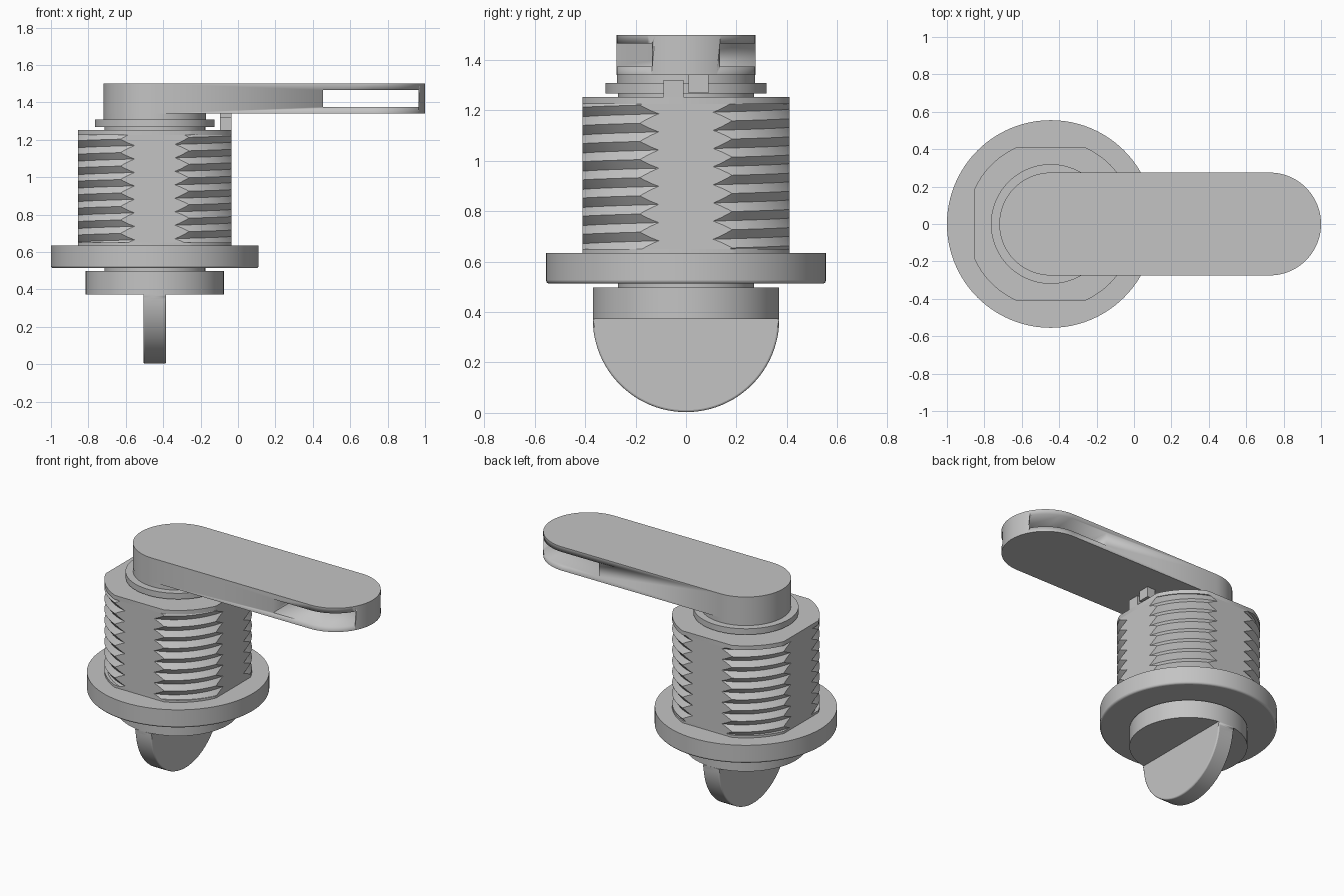
import bpy, bmesh, math
from mathutils import Vector

cube = bpy.data.objects.get("Cube")
if cube:
    bpy.data.objects.remove(cube, do_unlink=True)

AXIS = -0.445      # x of the lock barrel axis
FLAT = 0.41        # distance from axis to each flat of the barrel
CREST, ROOT = 0.449, 0.424
SEG = 96

steel = bpy.data.materials.new("plain grey metal")
GREY = (0.55, 0.55, 0.55, 1)
steel.use_nodes = True
steel.diffuse_color = GREY
steel.node_tree.nodes["Principled BSDF"].inputs["Base Color"].default_value = GREY


def finish(name, bm, x=AXIS):
    """Turn a bmesh into a smooth-by-angle object."""
    bmesh.ops.recalc_face_normals(bm, faces=bm.faces)
    mesh = bpy.data.meshes.new(name)
    bm.to_mesh(mesh)
    bm.free()
    mesh.materials.append(steel)
    ob = bpy.data.objects.new(name, mesh)
    ob.location.x = x
    bpy.context.collection.objects.link(ob)
    bpy.ops.object.select_all(action="DESELECT")
    ob.select_set(True)
    bpy.context.view_layer.objects.active = ob
    bpy.ops.object.shade_smooth_by_angle(angle=math.radians(30))
    return ob


def disc_mesh(r, z0, z1):
    bm = bmesh.new()
    ring = [bm.verts.new((r * math.cos(a), r * math.sin(a), z0))
            for a in (math.tau * i / SEG for i in range(SEG))]
    extrude_up(bm, ring, z1 - z0)
    return bm


def extrude_up(bm, ring, height):
    face = bm.faces.new(ring)
    new = bmesh.ops.extrude_face_region(bm, geom=[face], use_keep_orig=True)["geom"]
    bmesh.ops.translate(bm, vec=(0, 0, height),
                        verts=[v for v in new if isinstance(v, bmesh.types.BMVert)])


def box(name, x, y, z):
    """Box from (min, max) pairs in world space."""
    bm = bmesh.new()
    bmesh.ops.create_cube(bm, size=1)
    for v in bm.verts:
        for i, (lo, hi) in enumerate((x, y, z)):
            v.co[i] = lo if v.co[i] < 0 else hi
    return finish(name, bm, 0)


def clip(bm, point, normal):
    """Cut away everything beyond a plane and cap the opening."""
    bmesh.ops.bisect_plane(bm, geom=bm.verts[:] + bm.edges[:] + bm.faces[:], dist=1e-6,
                           plane_co=point, plane_no=normal, clear_outer=True)
    bmesh.ops.holes_fill(bm, edges=[e for e in bm.edges if e.is_boundary], sides=0)


def clip_flats(bm):
    for n in ((1, 0, 0), (-1, 0, 0), (0, 1, 0), (0, -1, 0)):
        clip(bm, Vector(n) * FLAT, n)


def bevel_low(ob, width, z_max):
    """Round the sharp edges lying below a height."""
    bm = bmesh.new()
    bm.from_mesh(ob.data)
    edges = [e for e in bm.edges if e.calc_face_angle(0) > 0.8
             and max(v.co.z for v in e.verts) < z_max]
    bmesh.ops.bevel(bm, geom=edges, offset=width, segments=3, profile=0.5, affect="EDGES")
    bm.to_mesh(ob.data)
    bm.free()


# Threaded barrel: right-handed V thread, cut by four flats
def threaded_barrel(z0, z1, pitch):
    bm = bmesh.new()
    turns = int((z1 - z0) / pitch) + 4
    rows = []
    for i in range(SEG + 1):
        a = math.tau * i / SEG
        rows.append([bm.verts.new((r * math.cos(a), r * math.sin(a),
                                   z0 + pitch * (k / 2 - 2 + i / SEG)))
                     for k in range(2 * turns)
                     for r in (ROOT if k % 2 else CREST,)])
    for a, b in zip(rows, rows[1:]):
        for k in range(2 * turns - 1):
            bm.faces.new((a[k], b[k], b[k + 1], a[k + 1]))
    bmesh.ops.remove_doubles(bm, verts=bm.verts, dist=1e-5)
    # open shell first, then capped at both ends
    for z, n in ((z0, -1), (z1, 1)):
        bmesh.ops.bisect_plane(bm, geom=bm.verts[:] + bm.edges[:] + bm.faces[:], dist=1e-6,
                               plane_co=(0, 0, z), plane_no=(0, 0, n), clear_outer=True)
    bmesh.ops.holes_fill(bm, edges=[e for e in bm.edges if e.is_boundary], sides=0)
    clip_flats(bm)
    return finish("threaded_barrel", bm)


threaded_barrel(0.65, 1.225, 0.072)
for name, z0, z1 in (("barrel_base", 0.63, 0.65), ("barrel_top", 1.225, 1.253)):
    bm = disc_mesh(CREST, z0, z1)
    clip_flats(bm)
    finish(name, bm)

# Round parts stacked on the axis
flange = finish("flange", disc_mesh(0.555, 0.513, 0.635))
bevel_low(flange, 0.012, 0.52)
for name, r, z0, z1 in (
        ("knob_neck", 0.27, 0.48, 0.52),
        ("knob_disc", 0.37, 0.373, 0.498),
        ("shaft_lower", 0.27, 1.24, 1.275),
        ("washer", 0.32, 1.268, 1.308),
        ("shaft_upper", 0.274, 1.30, 1.345)):
    finish(name, disc_mesh(r, z0, z1))

# Half-round grip of the knob
bm = bmesh.new()
half = SEG // 2
arc = [bm.verts.new((-0.06, 0.37 * math.cos(a), 0.373 - 0.37 * math.sin(a)))
       for a in (math.pi * i / half for i in range(half + 1))]
face = bm.faces.new(arc)
new = bmesh.ops.extrude_face_region(bm, geom=[face], use_keep_orig=True)["geom"]
bmesh.ops.translate(bm, vec=(0.12, 0, 0),
                    verts=[v for v in new if isinstance(v, bmesh.types.BMVert)])
grip = finish("knob_grip", bm)
bevel_low(grip, 0.008, 0.37)
for v in grip.data.vertices:
    v.co.z = max(v.co.z, 0)

# Cam arm: rounded bar with a slot through its far end
bm = bmesh.new()
R, END = 0.275, 0.725
outline = []
for cx, start in ((END, -math.pi / 2), (AXIS, math.pi / 2)):
    for i in range(half + 1):
        a = start + math.pi * i / half
        outline.append(bm.verts.new((cx + R * math.cos(a), R * math.sin(a), 1.34)))
extrude_up(bm, outline, 0.16)
arm = finish("cam_arm", bm, 0)
cutter = box("slot_cutter", (0.455, 0.965), (-0.4, 0.4), (1.375, 1.465))
cutter.hide_render = True
cut = arm.modifiers.new("slot", "BOOLEAN")
cut.operation, cut.object, cut.solver = "DIFFERENCE", cutter, "EXACT"
bpy.context.view_layer.objects.active = arm
bpy.ops.object.modifier_apply(modifier=cut.name)
bpy.data.objects.remove(cutter, do_unlink=True)

# Stop lugs on the barrel and under the arm
edge = AXIS + FLAT
box("barrel_stop", (edge - 0.06, edge), (-0.09, -0.01), (1.24, 1.32))
box("arm_stop", (edge - 0.06, edge), (0.01, 0.09), (1.27, 1.345))
